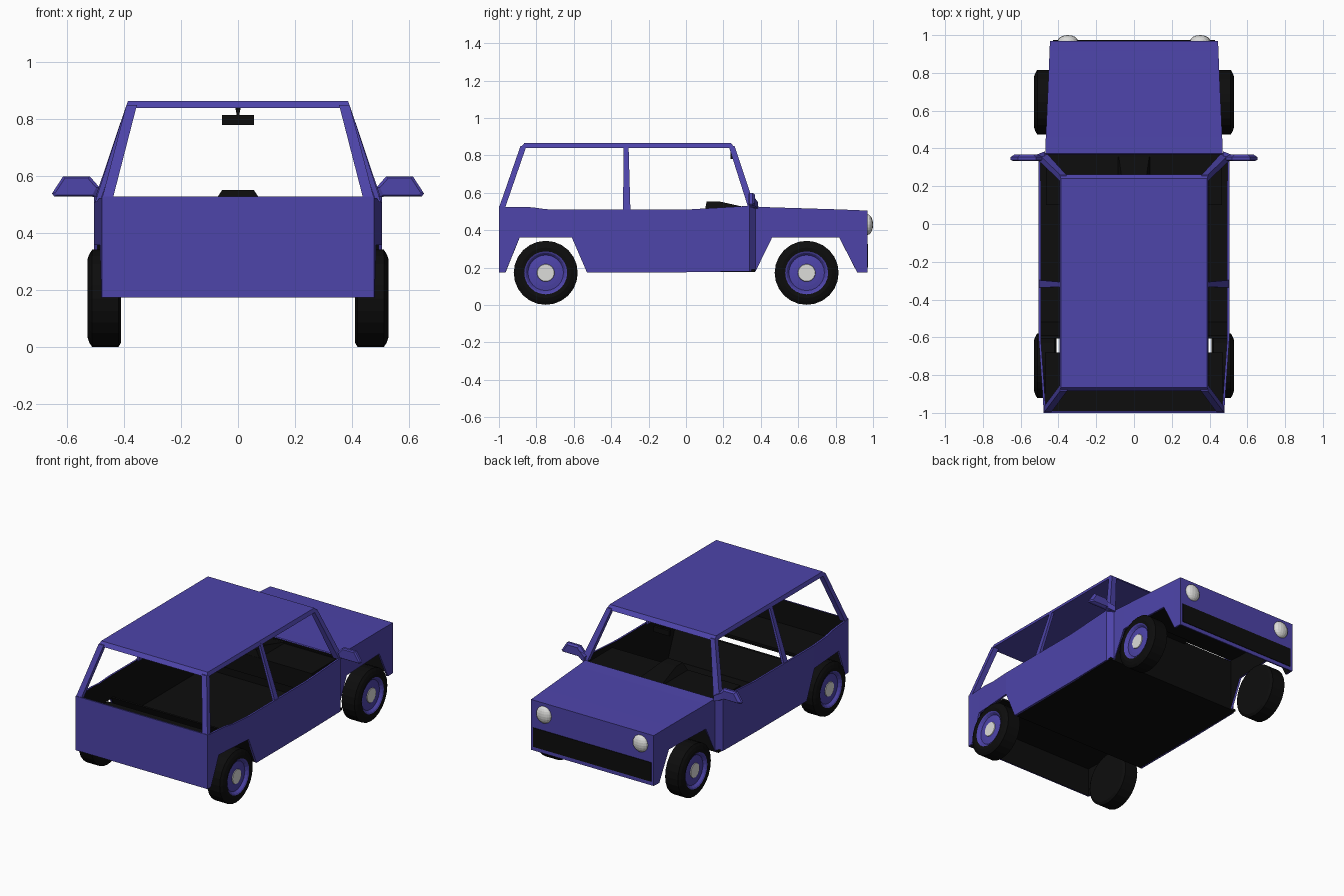
import bpy, bmesh, math

if "Cube" in bpy.data.objects:
    bpy.data.objects.remove(bpy.data.objects["Cube"])


def material(name, rgb):
    m = bpy.data.materials.new(name)
    m.diffuse_color = (*rgb, 1)
    m.use_nodes = True
    m.node_tree.nodes["Principled BSDF"].inputs["Base Color"].default_value = m.diffuse_color
    return m


BLUE = material("blue paint", (0.075, 0.058, 0.40))
BLACK = material("black trim", (0.004, 0.004, 0.004))
WHITE = material("lamp white", (0.72, 0.72, 0.70))


def add(name, bm, *mats):
    mesh = bpy.data.meshes.new(name)
    bm.to_mesh(mesh)
    bm.free()
    ob = bpy.data.objects.new(name, mesh)
    bpy.context.collection.objects.link(ob)
    for m in mats:
        mesh.materials.append(m)
    return ob


def loft(name, rings, mat):
    """Closed solid through rings of points with equal count."""
    bm = bmesh.new()
    vs = [[bm.verts.new(p) for p in r] for r in rings]
    n = len(vs[0])
    for a, b in zip(vs, vs[1:]):
        for i in range(n):
            bm.faces.new((a[i], a[(i + 1) % n], b[(i + 1) % n], b[i]))
    bm.faces.new(vs[0])
    bm.faces.new(vs[-1])
    bmesh.ops.recalc_face_normals(bm, faces=bm.faces)
    return add(name, bm, mat)


def block(name, low, high, mat):
    """Tapered block; low and high are (x0, x1, y0, y1, z)."""
    ring = lambda x0, x1, y0, y1, z: [(x0, y0, z), (x1, y0, z), (x1, y1, z), (x0, y1, z)]
    return loft(name, [ring(*low), ring(*high)], mat)


def box(name, x, y0, y1, z0, z1, mat):
    return block(name, (-x, x, y0, y1, z0), (-x, x, y0, y1, z1), mat)


# Body shell: columns of (y, half width, lower z, upper z) from tail to nose
cols = [(-1, .478, .175, .53), (-.965, .48, .175, .525), (-.89, .485, .36, .525),
        (-.82, .49, .36, .522), (-.75, .495, .36, .512), (-.61, .505, .36, .51),
        (-.53, .505, .175, .51), (0, .505, .175, .51), (.34, .505, .18, .53),
        (.372, .47, .18, .526), (.46, .467, .36, .522), (.82, .451, .36, .511),
        (.915, .447, .175, .507), (.97, .445, .175, .505)]
bm = bmesh.new()
right = [(bm.verts.new((x, y, a)), bm.verts.new((x, y, b))) for y, x, a, b in cols]
left = [(bm.verts.new((-x, y, a)), bm.verts.new((-x, y, b))) for y, x, a, b in cols]
for i in range(len(cols) - 1):
    r, r2, l, l2 = right[i], right[i + 1], left[i], left[i + 1]
    bm.faces.new((r[0], r2[0], r2[1], r[1]))
    bm.faces.new((l[0], l[1], l2[1], l2[0]))
    if i >= 9:                                   # bonnet
        bm.faces.new((l[1], r[1], r2[1], l2[1]))
r, l = right[0], left[0]
bm.faces.new((l[0], r[0], r[1], l[1]))           # tail panel
r, l = right[-1], left[-1]
bm.faces.new((r[0], l[0], l[1], r[1]))           # nose panel
body = add("body_shell", bm, BLUE, BLACK)
mod = body.modifiers.new("thickness", 'SOLIDIFY')
mod.thickness = .012
mod.offset = -1
mod.material_offset = 1                          # black inside

# Roof and pillars
block("roof", (-.395, .395, -.885, .262, .84), (-.386, .386, -.865, .24, .865), BLUE)
pillars = {"front_pillar": ((.458, .503, .333, .37, .52), (.358, .392, .228, .26, .85)),
           "middle_pillar": ((.487, .505, -.337, -.297, .5), (.375, .392, -.333, -.307, .85)),
           "rear_pillar": ((.44, .478, -1, -.967, .52), (.355, .392, -.885, -.853, .85))}
for s, side in ((1, "right"), (-1, "left")):
    for name, ends in pillars.items():
        low, high = [(s * e[0], s * e[1], *e[2:]) for e in ends]
        block(f"{name}_{side}", low, high, BLUE)

# Floor, firewall, rear bulkhead and boot shelf
box("cabin_floor", .495, -.53, .37, .176, .19, BLACK)
box("firewall", .465, .355, .37, .178, .515, BLACK)
block("rear_bulkhead", (-.495, .495, -.53, -.515, .178), (-.495, .495, -.605, -.59, .365), BLACK)
box("boot_shelf", .47, -.99, -.68, .362, .375, BLACK)

# Dashboard, its raised hump and the inside mirror
box("dashboard", .465, .1, .36, .38, .508, BLACK)
block("dash_hump", (-.09, .09, .1, .42, .5), (-.055, .055, .11, .18, .553), BLACK)
box("inside_mirror", .057, .238, .256, .78, .815, BLACK)
block("inside_mirror_stalk", (-.003, .003, .242, .25, .81), (-.01, .01, .236, .25, .842), BLACK)

# Grille and headlights
box("grille", .428, .968, .974, .2, .325, BLACK)
for s, side in ((1, "right"), (-1, "left")):
    bpy.ops.mesh.primitive_uv_sphere_add(segments=16, ring_count=10, radius=1,
                                         location=(s * .35, .97, .43))
    lamp = bpy.context.object
    lamp.name = f"headlight_{side}"
    lamp.scale = (.053, .03, .055)
    lamp.data.materials.append(WHITE)

# Door mirrors: six-sided housing tapering towards the nose, on a short arm
outline = [(.653, .54), (.614, .60), (.52, .60), (.485, .56), (.50, .53), (.645, .53)]
for s, side in ((1, "right"), (-1, "left")):
    rings = []
    for y, k in ((.333, .85), (.34, 1), (.355, 1), (.368, .75)):
        rings.append([(s * (.57 + (x - .57) * k), y, .563 + (z - .563) * k) for x, z in outline])
    loft(f"door_mirror_{side}", rings, BLUE)
    loft(f"door_mirror_arm_{side}",
         [[(s * x, y, z) for y, z in ((y0, z0), (y1, z0), (y1, z1), (y0, z1))]
          for x, y0, y1, z0, z1 in ((.47, .345, .385, .515, .55), (.53, .342, .362, .535, .58))], BLUE)

# Wheels: lathed profile of (x, radius); faces coloured by ring
profile = [(.41, 0), (.41, .155), (.42, .171), (.512, .171), (.522, .155), (.529, .135),
           (.526, .115), (.522, .107), (.508, .095), (.512, .07), (.514, .047), (.518, .045), (.518, 0)]
N = 24
for s, side in ((1, "right"), (-1, "left")):
    for cy, end in ((-.75, "rear"), (.645, "front")):
        bm = bmesh.new()
        rings = []
        for x, rad in profile:
            if rad == 0:
                rings.append([bm.verts.new((s * x, cy, .172))] * N)
            else:
                rings.append([bm.verts.new((s * x, cy + rad * math.cos(t * math.tau / N),
                                            .172 + rad * math.sin(t * math.tau / N)))
                              for t in range(N)])
        for k, (a, b) in enumerate(zip(rings, rings[1:])):
            for i in range(N):
                j = (i + 1) % N
                quad = list(dict.fromkeys((a[i], a[j], b[j], b[i])))
                f = bm.faces.new(quad)
                f.material_index = 0 if k < 6 else 1 if k < 10 else 2
        bmesh.ops.recalc_face_normals(bm, faces=bm.faces)
        add(f"wheel_{end}_{side}", bm, BLACK, BLUE, WHITE)
